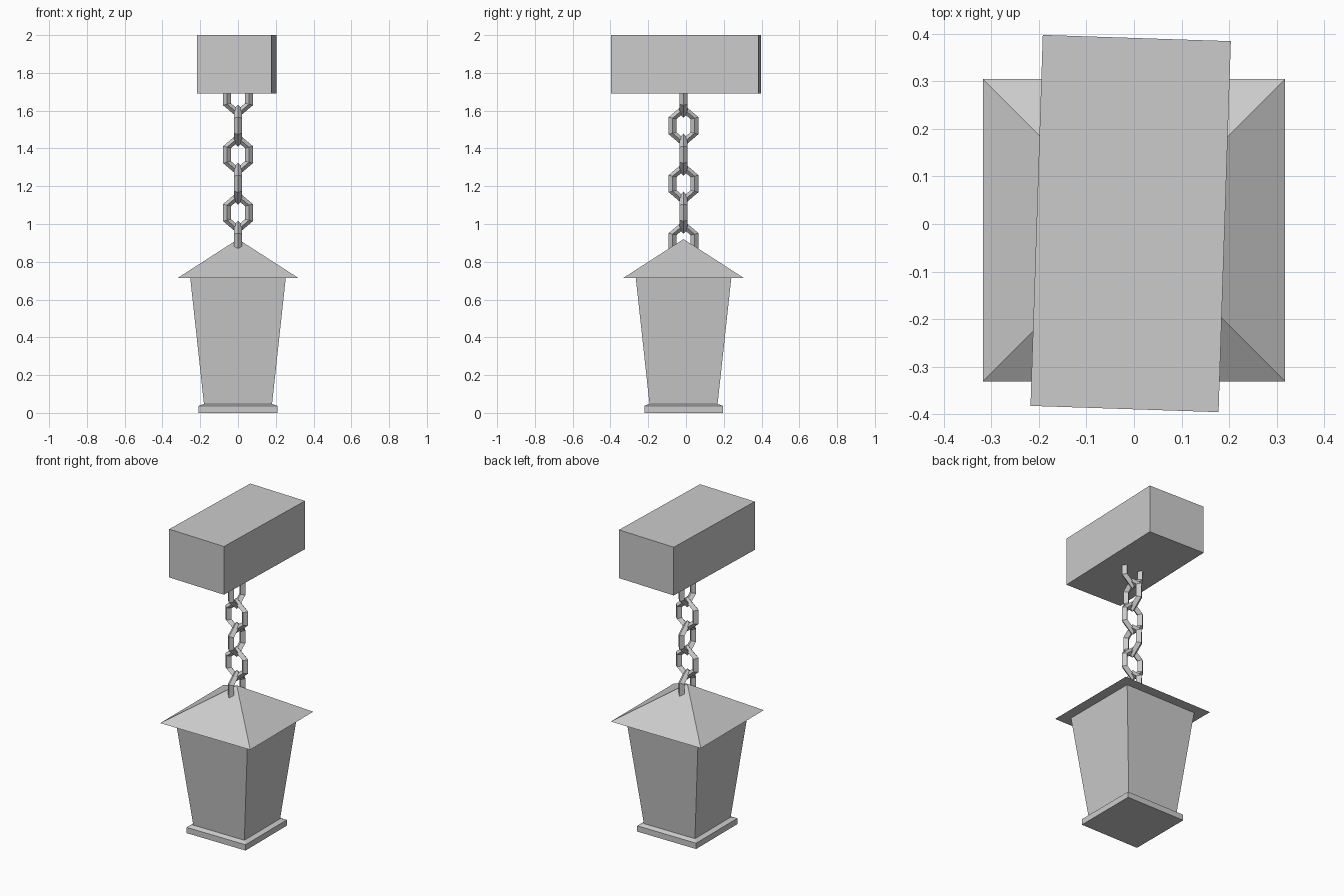
import bpy
import bmesh
import math

cube = bpy.data.objects.get("Cube")
if cube:
    bpy.data.objects.remove(cube, do_unlink=True)

AXIS_Y = -0.013  # hanging axis of the chain and lantern

grey = bpy.data.materials.new("plain_grey")
grey.use_nodes = True
colour = (0.6, 0.6, 0.6, 1.0)
grey.diffuse_color = colour
grey.node_tree.nodes["Principled BSDF"].inputs["Base Color"].default_value = colour


def finish(name, bm, location, turn=0.0):
    """Turn a bmesh into a flat shaded object."""
    bmesh.ops.recalc_face_normals(bm, faces=bm.faces)
    mesh = bpy.data.meshes.new(name)
    bm.to_mesh(mesh)
    bm.free()
    mesh.materials.append(grey)
    obj = bpy.data.objects.new(name, mesh)
    obj.location = location
    obj.rotation_euler.z = turn
    bpy.context.collection.objects.link(obj)
    return obj


def square_stack(name, levels):
    """Loft square sections given as (half width, height); zero makes a tip."""
    bm = bmesh.new()
    rings = []
    for half, z in levels:
        if half == 0:
            rings.append([bm.verts.new((0, 0, z))] * 4)
        else:
            rings.append([bm.verts.new((sx * half, sy * half, z))
                          for sx, sy in ((-1, -1), (1, -1), (1, 1), (-1, 1))])
    bm.faces.new(rings[0])
    if levels[-1][0]:
        bm.faces.new(rings[-1])
    for low, high in zip(rings, rings[1:]):
        for i in range(4):
            j = (i + 1) % 4
            corners = [low[i], low[j], high[j], high[i]]
            bm.faces.new(list(dict.fromkeys(corners)))
    return finish(name, bm, (0, AXIS_Y, 0))


def chain_link(name, z, turn):
    """Six-sided link with a diamond section, lying in the XZ plane."""
    # Section corners: side x, side z, tip z, depth
    section = ((0.079, 0.045, 0.112, 0), (0.058, 0.040, 0.089, 0.021),
               (0.037, 0.035, 0.066, 0), (0.058, 0.040, 0.089, -0.021))
    bm = bmesh.new()
    loops = []
    for x, side, tip, depth in section:
        outline = ((x, side), (0, tip), (-x, side), (-x, -side), (0, -tip), (x, -side))
        loops.append([bm.verts.new((px, depth, pz)) for px, pz in outline])
    for k in range(4):
        a, b = loops[k], loops[(k + 1) % 4]
        for i in range(6):
            j = (i + 1) % 6
            bm.faces.new((a[i], a[j], b[j], b[i]))
    return finish(name, bm, (0, AXIS_Y, z), turn)


# Supporting beam, slightly twisted
bm = bmesh.new()
bmesh.ops.create_cube(bm, size=1.0)
bmesh.ops.scale(bm, vec=(0.396, 0.781, 0.308), verts=bm.verts)
finish("support_beam", bm, (-0.007, 0.001, 1.846), math.radians(-1.9))

# Chain, alternate links turned a quarter
for n in range(6):
    chain_link(f"chain_link_{n + 1}", 1.674 - n * 0.1535, (n % 2) * math.pi / 2)

# Lantern
square_stack("lantern_base", [(0.208, 0.0), (0.208, 0.037), (0.18, 0.048)])
square_stack("lantern_body", [(0.18, 0.045), (0.253, 0.716)])
square_stack("lantern_roof", [(0.318, 0.715), (0, 0.92)])
